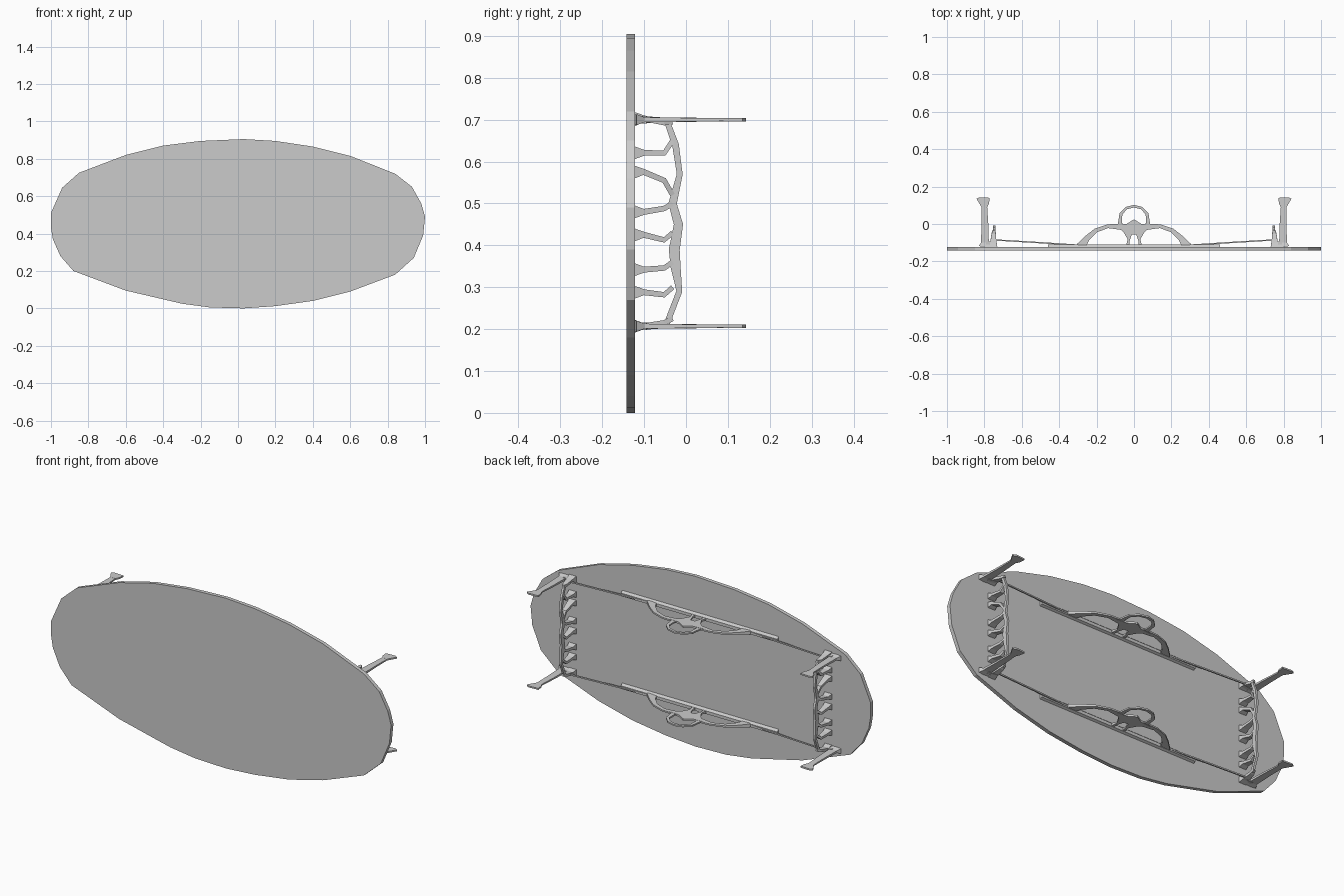
import bpy, bmesh
from mathutils import Vector

cube = bpy.data.objects.get("Cube")
if cube:
    bpy.data.objects.remove(cube)

grey = bpy.data.materials.new("plain grey")
grey.use_nodes = True
COLOUR = (0.6, 0.6, 0.6, 1)
grey.diffuse_color = COLOUR
grey.node_tree.nodes["Principled BSDF"].inputs["Base Color"].default_value = COLOUR

LEVELS = {"upper": 0.70, "lower": 0.207}
SIDES = {"left": 1, "right": -1}
BACK = -0.122          # rear face of the slab


def finish(name, bm):
    bmesh.ops.recalc_face_normals(bm, faces=bm.faces)
    mesh = bpy.data.meshes.new(name)
    bm.to_mesh(mesh)
    bm.free()
    mesh.materials.append(grey)
    obj = bpy.data.objects.new(name, mesh)
    bpy.context.collection.objects.link(obj)
    return obj


def prism(bm, points, direction):
    """Flat outline pushed along a direction."""
    face = bm.faces.new([bm.verts.new(p) for p in points])
    out = bmesh.ops.extrude_face_region(bm, geom=[face])
    moved = [v for v in out["geom"] if isinstance(v, bmesh.types.BMVert)]
    bmesh.ops.translate(bm, verts=moved, vec=direction)


def ribbon(bm, points, widths, depths, normal):
    """Rectangular bar along a path; width lies in plane, depth along normal."""
    pts, n = [Vector(p) for p in points], Vector(normal)
    rings = []
    for i, p in enumerate(pts):
        t = pts[min(i + 1, len(pts) - 1)] - pts[max(i - 1, 0)]
        s = t.cross(n).normalized() * widths[i] / 2
        d = n * depths[i] / 2
        rings.append([bm.verts.new(c) for c in (p + s + d, p - s + d, p - s - d, p + s - d)])
    for a, b in zip(rings, rings[1:]):
        for k in range(4):
            bm.faces.new((a[k], a[(k + 1) % 4], b[(k + 1) % 4], b[k]))
    bm.faces.new(rings[0])
    bm.faces.new(rings[-1])


# Oval slab
OUTLINE = [(0.03, .905), (.2, .895), (.4, .865), (.6, .815), (.84, .72), (.93, .65),
           (.98, .56), (1, .49), (.99, .39), (.94, .27), (.84, .18), (.6, .09), (.4, .04),
           (.2, .012), (.03, 0), (-.15, .005), (-.3, .025), (-.6, .095), (-.88, .2),
           (-.95, .28), (-.99, .37), (-1, .43), (-1, .51), (-.94, .645), (-.85, .725),
           (-.6, .82), (-.4, .87), (-.2, .895)]
bm = bmesh.new()
prism(bm, [(x, -0.142, z) for x, z in OUTLINE], (0, 0.02, 0))
finish("slab", bm)

for level, z in LEVELS.items():
    # Long rail with a sloped top, flat against the slab
    bm = bmesh.new()
    prism(bm, [(-0.46, BACK, z - 0.016), (-0.46, BACK, z + 0.016),
               (-0.46, -0.11, z + 0.006), (-0.46, -0.11, z - 0.01)], (0.92, 0, 0))
    finish(level + "_rail", bm)

    # Ornament: ring, side arches, centre plate and its two pegs
    bm = bmesh.new()
    up = (0, 0, 1)
    ring = [(-0.075, 0), (-0.07, .055), (-0.04, .085), (0, .095), (.04, .085), (.07, .055), (.075, 0)]
    ribbon(bm, [(x, y, z) for x, y in ring], [.022, .016, .014, .014, .014, .016, .022], [.008] * 7, up)
    arch = [(.285, BACK), (.25, -.075), (.205, -.035), (.14, -.012), (.06, -.015)]
    for s in SIDES.values():
        ribbon(bm, [(s * x, y, z) for x, y in arch], [.05, .03, .022, .02, .035], [.018, .012, .009, .008, .008], up)
        ribbon(bm, [(s * .035, BACK, z), (s * .03, -.09, z), (s * .022, -.055, z)],
               [.018, .012, .02], [.014, .009, .008], up)
    plate = [(-.1, -.005), (-.04, .0), (0, .025), (.04, 0), (.1, -.005), (.055, -.045),
             (.035, -.08), (.015, -.055), (-.015, -.055), (-.035, -.08), (-.055, -.045)]
    prism(bm, [(x, y, z - .005) for x, y in plate], (0, 0, .01))
    finish(level + "_ornament", bm)

    for side, s in SIDES.items():
        # Thin tie rod from the rail to the end frame
        bm = bmesh.new()
        ribbon(bm, [(s * .3, -.113, z), (s * .5, -.1, z), (s * .75, -.085, z)], [.007] * 3, [.007] * 3, up)
        finish(f"{level}_{side}_tie_rod", bm)

        # Flat leg with a flared foot
        bm = bmesh.new()
        leg = [(.8, BACK), (.797, -.1), (.797, 0), (.8, .095)]
        ribbon(bm, [(s * x, y, z) for x, y in leg], [.06, .042, .036, .03], [.026, .012, .009, .007], up)
        foot = [(.785, .09), (.815, .09), (.842, .135), (.825, .143), (.772, .14), (.775, .11)]
        prism(bm, [(s * x, y, z - .004) for x, y in foot], (0, 0, .008))
        finish(f"{level}_{side}_leg", bm)

        # Bracket tying leg and end frame together
        bm = bmesh.new()
        ribbon(bm, [(s * .735, -.105, z), (s * .79, -.108, z)], [.028, .028], [.012, .018], up)
        finish(f"{level}_{side}_bracket", bm)

# End frames: wavy spine with short struts back to the slab
SPINE = [(-.045, .695), (-.025, .64), (-.015, .57), (-.032, .5), (-.018, .45),
         (-.028, .39), (-.025, .35), (-.016, .29), (-.045, .215)]
STRUTS = [(.703, .693, .695), (.621, .62, .65), (.575, .555, .52), (.48, .488, .5),
          (.425, .413, .43), (.342, .346, .36), (.288, .282, .3), (.207, .215, .225)]
for side, s in SIDES.items():
    bm = bmesh.new()
    across = (1, 0, 0)
    ribbon(bm, [(s * .747, y, z) for y, z in SPINE],
           [.014, .016, .014, .02, .022, .026, .024, .014, .014], [.012] * 9, across)
    for wall, mid, tip in STRUTS:
        ribbon(bm, [(s * .752, BACK, wall), (s * .752, -.1, wall), (s * .75, -.052, mid), (s * .747, -.032, tip)],
               [.03, .014, .013, .012], [.042, .034, .022, .012], across)
    finish(side + "_end_frame", bm)
